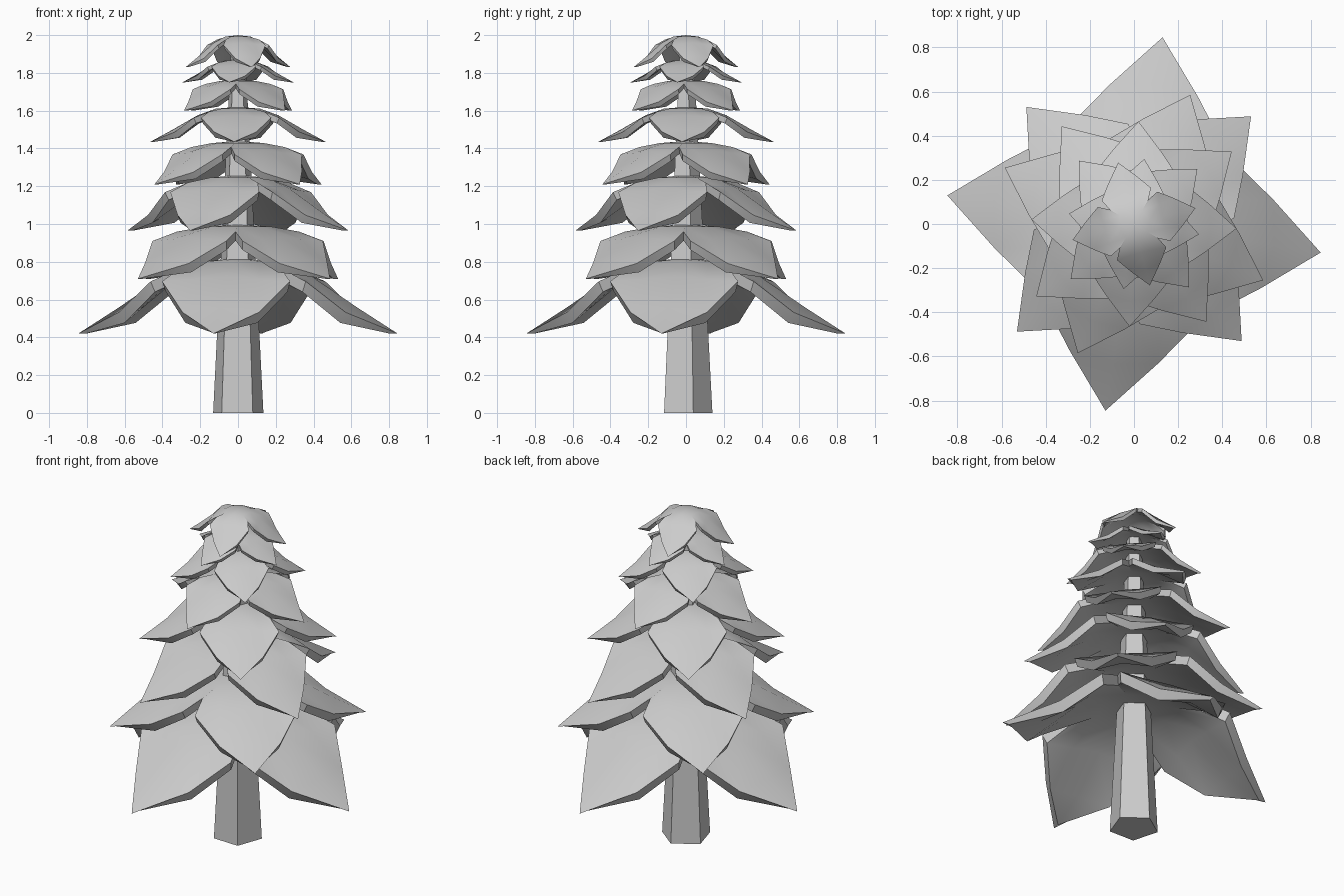
import bpy, bmesh
from math import sin, cos, radians

cube = bpy.data.objects.get("Cube")
if cube:
    bpy.data.objects.remove(cube)

grey = bpy.data.materials.new("plain_grey")
grey.use_nodes = True
GREY = (0.6, 0.6, 0.6, 1)
grey.diffuse_color = GREY
grey.node_tree.nodes["Principled BSDF"].inputs["Base Color"].default_value = GREY


def finish(bm, name, angle):
    bmesh.ops.recalc_face_normals(bm, faces=bm.faces)
    mesh = bpy.data.meshes.new(name)
    bm.to_mesh(mesh)
    bm.free()
    mesh.materials.append(grey)
    obj = bpy.data.objects.new(name, mesh)
    bpy.context.collection.objects.link(obj)
    bpy.ops.object.select_all(action='DESELECT')
    obj.select_set(True)
    bpy.context.view_layer.objects.active = obj
    bpy.ops.object.shade_smooth_by_angle(angle=radians(angle))


# Half a leaf: point name -> (radius, degrees off the ridge, height), as fractions
LEAF = {
    "centre": (0, 0, 1),
    "ridge_in": (.25, 0, .95), "ridge_mid": (.46, 0, .76),
    "ridge_out": (.75, 0, .34), "tip": (1, 0, 0),
    "web": (.25, 45, .95), "body": (.51, 23, .72),
    "valley": (.45, 45, .86), "shoulder": (.63, 39.5, .69), "edge": (.75, 18.5, .28),
}
PATCHES = [
    ("centre", "ridge_in", "web"),
    ("ridge_in", "ridge_mid", "body", "web"),
    ("web", "body", "shoulder", "valley"),
    ("ridge_mid", "ridge_out", "edge", "body"),
    ("body", "edge", "shoulder"),
    ("ridge_out", "tip", "edge"),
]
RIM = ["valley", "shoulder", "edge", "tip"]


def branch_tier(name, radius, turn, tip_z, top_z):
    """Four drooping leaves joined in a thick star."""
    bm = bmesh.new()
    thick = 0.065 * radius

    def point(key, side, leaf, under):
        r, off, h = LEAF[key]
        z = tip_z + h * (top_z - tip_z)
        if under:
            r *= 0.95
            z = max(z - thick, tip_z)
        a = radians(turn + 90 * leaf + side * off)
        return bm.verts.new((radius * r * cos(a), radius * r * sin(a), z))

    for leaf in range(4):
        for side in (-1, 1):
            for under in (False, True):
                for patch in PATCHES:
                    bm.faces.new([point(k, side, leaf, under) for k in patch])
            for a, b in zip(RIM, RIM[1:]):
                bm.faces.new([point(a, side, leaf, False), point(b, side, leaf, False),
                              point(b, side, leaf, True), point(a, side, leaf, True)])
    bmesh.ops.remove_doubles(bm, verts=bm.verts, dist=0.0005)
    finish(bm, name, 30)


# Tiers from the bottom up: radius, turn in degrees, tip height, top height
TIERS = [
    (.855, -8.7, .42, .82), (.72, 42.6, .71, 1.0),
    (.638, -23.5, .965, 1.26), (.55, 36.5, 1.21, 1.44),
    (.465, -2.5, 1.435, 1.62), (.38, 41, 1.6, 1.765),
    (.298, -9, 1.75, 1.87), (.287, 14.5, 1.83, 2.0),
]
for i, tier in enumerate(TIERS):
    branch_tier(f"branch_tier_{i + 1}", *tier)

# Five-sided tapering trunk
bm = bmesh.new()
rings = []
for r, z in ((.14, 0), (.04, 1.9)):
    rings.append([bm.verts.new((r * cos(radians(16 + 72 * k)), r * sin(radians(16 + 72 * k)), z))
                  for k in range(5)])
for ring in rings:
    bm.faces.new(ring)
for k in range(5):
    n = (k + 1) % 5
    bm.faces.new((rings[0][k], rings[0][n], rings[1][n], rings[1][k]))
finish(bm, "trunk", 20)
